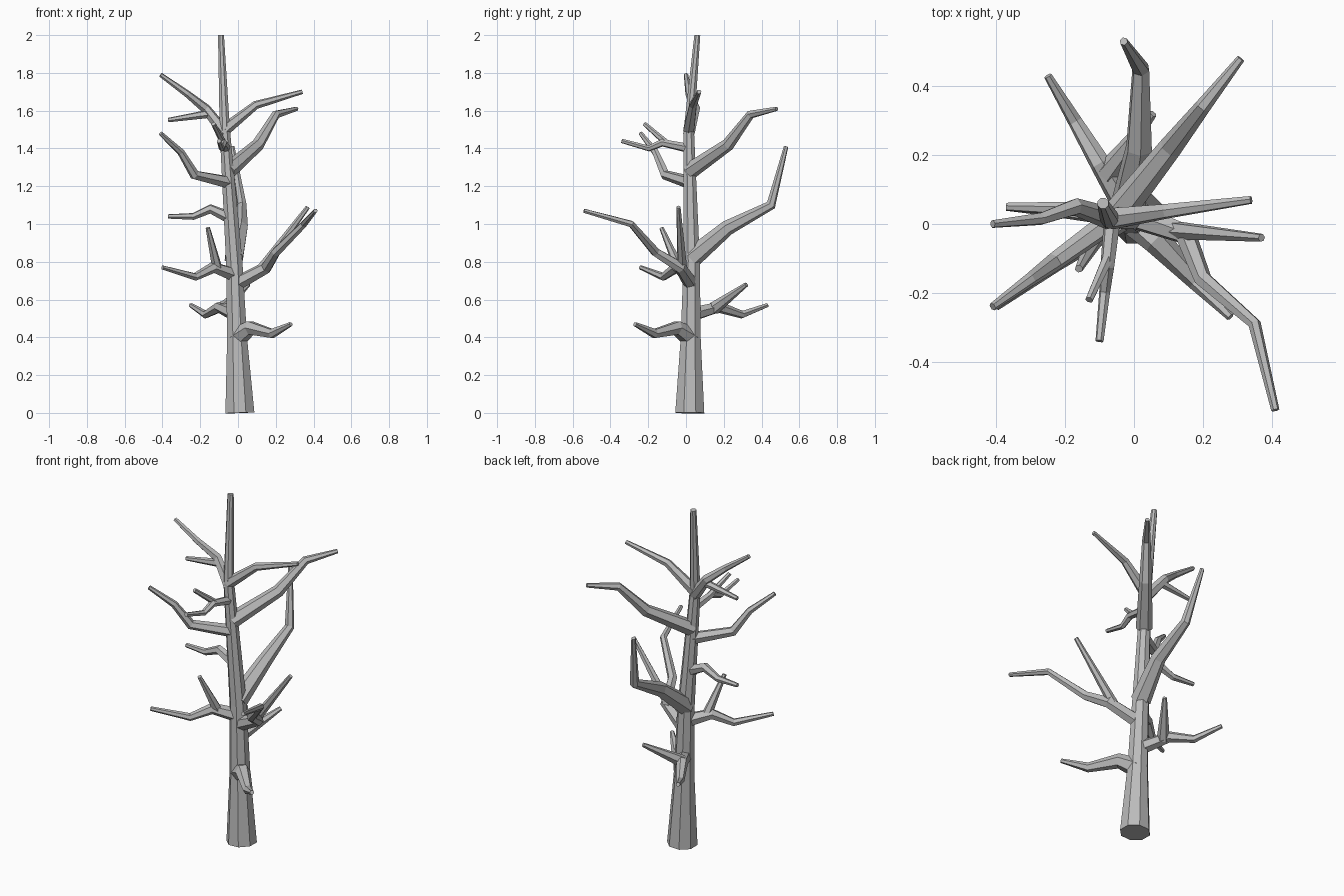
import bpy, bmesh, math
from mathutils import Vector

cube = bpy.data.objects.get("Cube")
if cube:
    bpy.data.objects.remove(cube, do_unlink=True)

bark = bpy.data.materials.new("grey_bark")
bark.use_nodes = True
grey = (.5, .5, .5, 1)
bark.diffuse_color = grey
bark.node_tree.nodes["Principled BSDF"].inputs["Base Color"].default_value = grey

# Leaning centre line of the trunk
trunk_line = [Vector(p) for p in ((.01, .02, 0), (-.02, .03, .8), (-.07, .015, 1.5), (-.09, .06, 2))]


def trunk_centre(height):
    """Point on the trunk's centre line at this height."""
    for low, high in zip(trunk_line, trunk_line[1:]):
        if height <= high.z:
            return low.lerp(high, (height - low.z) / (high.z - low.z))


def trunk_radius(height):
    """Steady taper with a flared foot."""
    return .067 - .025 * height + .04 * max(0, .4 - height)


def tube(name, points, radii, sides=6):
    """Flat-faced tube through the points, closed at both ends."""
    bm = bmesh.new()
    rings = []
    side = None
    for i, (point, radius) in enumerate(zip(points, radii)):
        previous = points[max(i - 1, 0)]
        following = points[min(i + 1, len(points) - 1)]
        axis = ((point - previous).normalized() + (following - point).normalized()).normalized()
        side = side or axis.orthogonal()
        side = (side - axis * side.dot(axis)).normalized()
        across = axis.cross(side)
        angles = [math.tau * (k + .5) / sides for k in range(sides)]
        rings.append([bm.verts.new(point + radius * (side * math.cos(a) + across * math.sin(a)))
                      for a in angles])
    for lower, upper in zip(rings, rings[1:]):
        for k in range(sides):
            bm.faces.new((lower[k - 1], lower[k], upper[k], upper[k - 1]))
    bm.faces.new(rings[0])
    bm.faces.new(rings[-1])
    bmesh.ops.recalc_face_normals(bm, faces=bm.faces)
    mesh = bpy.data.meshes.new(name)
    bm.to_mesh(mesh)
    bm.free()
    mesh.materials.append(bark)
    bpy.context.collection.objects.link(bpy.data.objects.new(name, mesh))


def limb(name, points, root_radius, tip_radius=.012):
    """Evenly tapering limb; returns its points so that twigs can fork off."""
    steps = len(points) - 1
    tube(name, points, [root_radius + (tip_radius - root_radius) * i / steps for i in range(steps + 1)])
    return points


def winding_branch(name, root_height, *bends, root_radius=.04):
    """Branch from the trunk through freely placed bends."""
    points = [trunk_centre(root_height)] + [Vector(bend) for bend in bends]
    return limb(name, points, root_radius)


def branch(name, root_height, bends, tip, root_radius=.04):
    """Branch in one upright plane; each bend is (share of the reach, height)."""
    root, tip = trunk_centre(root_height), Vector(tip)
    points = [root]
    for share, height in bends:
        point = root.lerp(tip, share)
        point.z = height
        points.append(point)
    return limb(name, points + [tip], root_radius)


def twig(name, parent, tip, root_radius=.028):
    """Straight twig forking off just before the parent's first bend."""
    limb(name, [parent[0].lerp(parent[1], .8), Vector(tip)], root_radius)


# Trunk
ring_heights = [0, .4, .8, 1.2, 1.5, 1.8, 2]
tube("trunk", [trunk_centre(h) for h in ring_heights], [trunk_radius(h) for h in ring_heights], sides=8)

# Low branches
branch("low_front_left_branch", .4, bends=[(.25, .45), (.65, .42)], tip=(.28, -.27, .47), root_radius=.055)
low_back = branch("low_back_branch", .52, bends=[(.37, .56), (.67, .52)], tip=(-.25, .43, .57))
twig("low_back_twig", low_back, tip=(.055, .32, .68), root_radius=.035)

# Middle branches
front_right = branch("front_right_branch", .73, bends=[(.3, .77), (.55, .72)], tip=(-.4, -.24, .77))
twig("front_right_twig", front_right, tip=(-.16, -.13, .98))
front_left = winding_branch("front_left_branch", .68, (.15, -.03, .77), (.2, -.16, .85),
                            (.35, -.29, 1), (.41, -.54, 1.07))
twig("front_left_twig", front_left, tip=(.37, -.04, 1.09))
winding_branch("big_back_branch", .82, (.015, .22, .98), (.02, .45, 1.1), (-.03, .53, 1.41), root_radius=.055)
branch("right_branch", 1.03, bends=[(.33, 1.08), (.6, 1.04)], tip=(-.37, .05, 1.04), root_radius=.033)

# Upper branches
branch("upper_right_branch", 1.22, bends=[(.5, 1.26), (.7, 1.38)], tip=(-.41, -.24, 1.48), root_radius=.035)
branch("upper_back_branch", 1.28, bends=[(.44, 1.42), (.7, 1.58)], tip=(.31, .48, 1.61), root_radius=.045)
small_front = branch("small_front_branch", 1.4, bends=[(.4, 1.43), (.6, 1.4)], tip=(-.1, -.34, 1.44),
                     root_radius=.025)
twig("small_front_twig", small_front, tip=(-.13, -.22, 1.53), root_radius=.018)
branch("top_left_branch", 1.5, bends=[(.4, 1.63)], tip=(.34, .07, 1.7), root_radius=.033)
top_right = winding_branch("top_right_branch", 1.48, (-.17, .05, 1.61), (-.27, .015, 1.69),
                           (-.41, 0, 1.79), root_radius=.033)
twig("top_right_twig", top_right, tip=(-.37, .05, 1.55), root_radius=.023)
